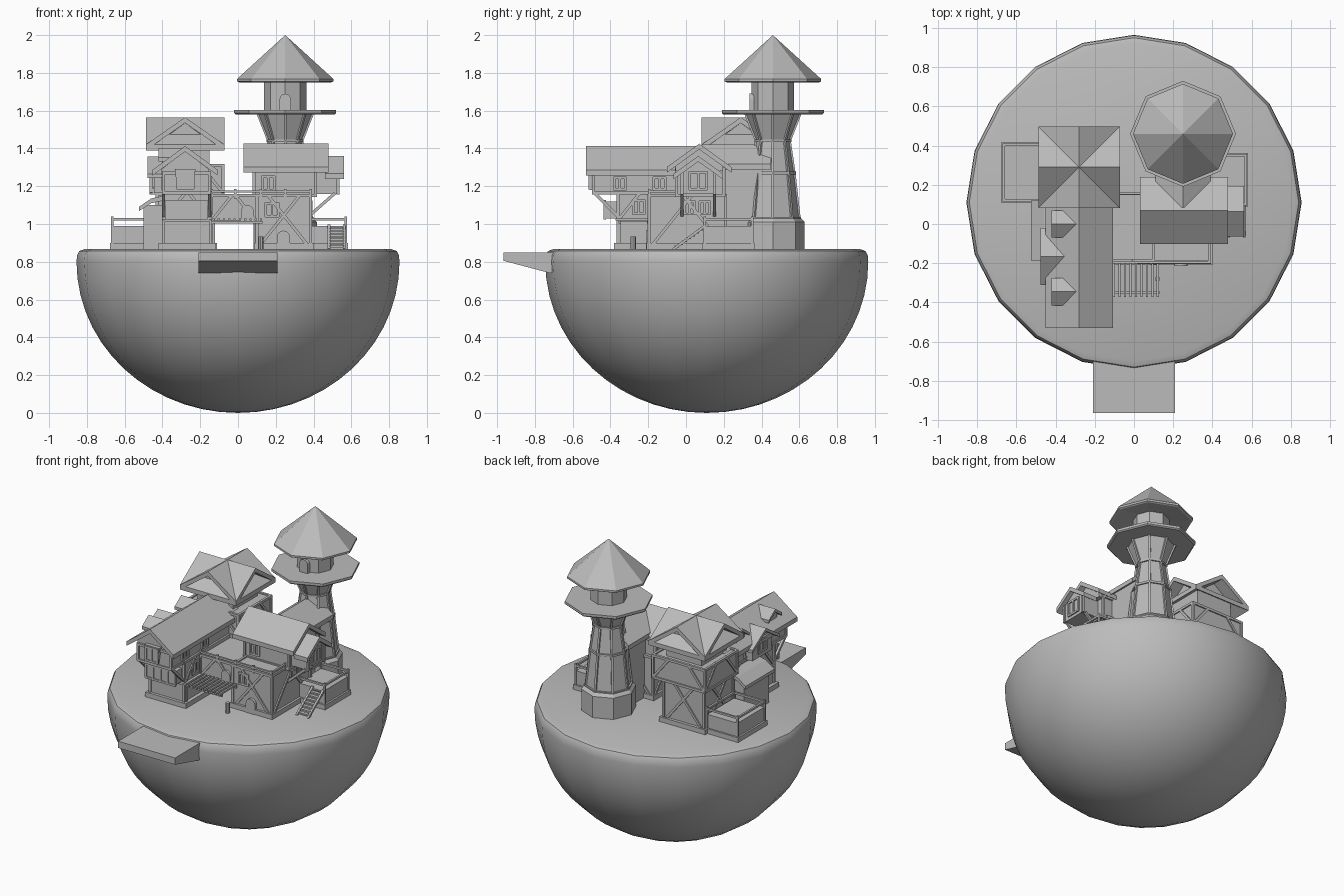
import bpy, bmesh, math
from mathutils import Vector, Matrix

if "Cube" in bpy.data.objects:
    bpy.data.objects.remove(bpy.data.objects["Cube"])

clay = bpy.data.materials.new("plain_grey")
clay.use_nodes = True
clay.diffuse_color = (0.5, 0.5, 0.5, 1)
clay.node_tree.nodes["Principled BSDF"].inputs["Base Color"].default_value = (0.5, 0.5, 0.5, 1)


def finish(name, bm, smooth=False):
    bmesh.ops.recalc_face_normals(bm, faces=bm.faces)
    mesh = bpy.data.meshes.new(name)
    bm.to_mesh(mesh)
    bm.free()
    mesh.materials.append(clay)
    obj = bpy.data.objects.new(name, mesh)
    bpy.context.collection.objects.link(obj)
    if smooth:
        bpy.ops.object.select_all(action="DESELECT")
        obj.select_set(True)
        bpy.context.view_layer.objects.active = obj
        bpy.ops.object.shade_smooth_by_angle(angle=math.radians(35))
    return obj


def lathe(name, profile, sides, cx, cy, smooth=False):
    """Revolve (radius, z) points around a vertical axis."""
    bm = bmesh.new()
    rings = []
    for r, z in profile:
        angles = [math.tau * k / sides for k in range(sides)]
        rings.append([bm.verts.new((cx + r * math.cos(a), cy + r * math.sin(a), z)) for a in angles])
    for low, high in zip(rings, rings[1:]):
        for k in range(sides):
            j = (k + 1) % sides
            bm.faces.new((low[k], low[j], high[j], high[k]))
    for ring, (r, z) in ((rings[0], profile[0]), (rings[-1], profile[-1])):
        if r > 0:
            bm.faces.new(ring)
    bmesh.ops.remove_doubles(bm, verts=bm.verts, dist=1e-5)
    return finish(name, bm, smooth)


def prism(name, points, axis, start, end):
    """Extrude a side profile (horizontal, z) along x or y."""
    bm = bmesh.new()
    place = (lambda h, z, d: (d, h, z)) if axis == "x" else (lambda h, z, d: (h, d, z))
    a, b = [[bm.verts.new(place(h, z, d)) for h, z in points] for d in (start, end)]
    bm.faces.new(a)
    bm.faces.new(b)
    for k in range(len(a)):
        j = (k + 1) % len(a)
        bm.faces.new((a[k], a[j], b[j], b[k]))
    return finish(name, bm)


def box(name, x, y, z):
    return prism(name, [(x[0], z[0]), (x[1], z[0]), (x[1], z[1]), (x[0], z[1])], "y", *y)


def beams(name, lines, width=0.016):
    """Square timbers between pairs of points."""
    bm = bmesh.new()
    for p, q in lines:
        p, q = Vector(p), Vector(q)
        d = q - p
        m = Matrix.Translation((p + q) / 2) @ d.to_track_quat("Z", "Y").to_matrix().to_4x4()
        m = m @ Matrix.Diagonal((width, width, d.length + width * 0.6, 1))
        bmesh.ops.create_cube(bm, size=1, matrix=m)
    return finish(name, bm)


def storey(name, x, y, z, braces=True):
    """Plastered block with timber edges and diagonal braces."""
    box(name + "_walls", x, y, z)
    lines = [((a, b, z[0]), (a, b, z[1])) for a in x for b in y]
    for h in z:
        lines += [((x[0], b, h), (x[1], b, h)) for b in y]
        lines += [((a, y[0], h), (a, y[1], h)) for a in x]
    if braces:
        reach = 0.8 * (z[1] - z[0])
        for a, s in zip(x, (1, -1)):
            lines += [((a, b, z[0]), (a + s * reach, b, z[1])) for b in y]
        for b, s in zip(y, (1, -1)):
            lines += [((a, b, z[0]), (a, b + s * reach, z[1])) for a in x]
    beams(name + "_timbers", lines)


def gable_roof(name, axis, mid, half, eave, ridge, span, thick=0.03):
    prism(name, [(mid - half, eave), (mid, ridge), (mid + half, eave), (mid + half, eave - thick),
                 (mid, ridge - thick), (mid - half, eave - thick)], axis, *span)


def gable_wall(name, axis, mid, half, base, eave, ridge, span):
    prism(name, [(mid - half, base), (mid + half, base), (mid + half, eave), (mid, ridge),
                 (mid - half, eave)], axis, *span)


def window(name, axis, h, z, d, w, tall, bars=1):
    """Timber window frame lying on a wall at depth d."""
    place = (lambda u, v: (d, u, v)) if axis == "x" else (lambda u, v: (u, d, v))
    lines = [(place(h - w, v), place(h + w, v)) for v in (z - tall, z + tall)]
    for k in range(bars + 2):
        u = h - w + 2 * w * k / (bars + 1)
        lines.append((place(u, z - tall), place(u, z + tall)))
    beams(name, lines, 0.013)


def arch_door(name, axis, mid, half, base, top, span):
    arc = [(mid + half * math.cos(math.pi * k / 8), top - half + half * math.sin(math.pi * k / 8))
           for k in range(9)]
    prism(name, [(mid - half, base), (mid + half, base)] + arc, axis, *span)


def railing(name, path, base, top):
    lines = [((x, y, base), (x, y, top + 0.01)) for x, y in path]
    for (ax, ay), (bx, by) in zip(path, path[1:]):
        lines.append(((ax, ay, top), (bx, by, top)))
    beams(name, lines, 0.013)


G = 0.868  # ground level

# Floating island and landing ledge
bowl = [(0.855 * math.sin(math.pi * k / 28), 0.8 - 0.8 * math.cos(math.pi * k / 28)) for k in range(15)]
lathe("island", bowl + [(0.852, 0.835), (0.84, 0.857), (0.81, G), (0, G)], 20, 0, 0.11, True)
prism("landing_ledge", [(-0.965, 0.85), (-0.965, 0.805), (-0.72, 0.74), (-0.6, 0.74), (-0.6, 0.85)],
      "x", -0.21, 0.21)

# Lookout tower
TX, TY = 0.25, 0.46
lathe("tower_plinth", [(0.168, G), (0.168, 1.01), (0.145, 1.035)], 8, TX, TY)
shaft = [(0.14, 1.03), (0.113, 1.27), (0.088, 1.44), (0.145, 1.585)]
lathe("tower_shaft", shaft, 8, TX, TY)
ribs = []
for k in range(8):
    c, s = math.cos(math.tau * k / 8), math.sin(math.tau * k / 8)
    pts = [(TX + r * c, TY + r * s, z) for r, z in shaft]
    ribs += list(zip(pts, pts[1:]))
beams("tower_ribs", ribs, 0.014)
for r, z in shaft[:3]:
    lathe("tower_band", [(r + 0.01, z - 0.007), (r + 0.01, z + 0.007)], 8, TX, TY)
lathe("tower_balcony", [(0.262, 1.58), (0.27, 1.587), (0.27, 1.603), (0.26, 1.603)], 8, TX, TY)
lathe("lantern_room", [(0.112, 1.6), (0.112, 1.77)], 8, TX, TY)
arch_door("lantern_door", "y", TX, 0.03, 1.6, 1.69, (0.335, 0.42))
lathe("tower_roof", [(0.1, 1.765), (0.245, 1.75), (0.255, 1.755), (0.255, 1.768), (0, 2.0)], 8, TX, TY)

# Left house, rear block with crossed gables
AX, AY = -0.28, 0.29
box("rear_block_sill", (-0.45, -0.11), (0.1, 0.44), (G, 0.9))
storey("rear_block_ground", (-0.43, -0.13), (0.12, 0.42), (G, 1.16))
storey("rear_block_middle", (-0.46, -0.08), (0.12, 0.46), (1.165, 1.31))
for axis, mid, other in (("y", AX, AY), ("x", AY, AX)):
    gable_wall("rear_block_attic_" + axis, axis, mid, 0.13, 1.31, 1.44, 1.535, (other - 0.13, other + 0.13))
    gable_roof("rear_block_roof_" + axis, axis, mid, 0.208, 1.42, 1.565, (other - 0.208, other + 0.208))

# Left house, front wing
box("wing_sill", (-0.42, -0.12), (-0.38, 0.12), (G, 0.9))
storey("wing_ground", (-0.395, -0.145), (-0.36, 0.12), (G, 1.02), False)
storey("wing_middle", (-0.395, -0.145), (-0.36, 0.12), (1.02, 1.165))
storey("wing_upper", (-0.395, -0.15), (-0.49, 0.14), (1.165, 1.27), False)
gable_wall("wing_attic", "y", AX, 0.125, 1.26, 1.29, 1.385, (-0.485, 0.14))
gable_roof("wing_roof", "y", AX, 0.172, 1.287, 1.413, (-0.53, 0.2))
box("wing_bay", (-0.38, -0.165), (-0.43, -0.36), (1.03, 1.12))
window("wing_bay_frame", "y", -0.272, 1.075, -0.43, 0.107, 0.045, 3)
prism("wing_upper_bay", [(-0.32, 1.18), (-0.24, 1.18), (-0.225, 1.29), (-0.335, 1.29)], "y", -0.51, -0.48)
window("wing_upper_window", "y", AX, 1.235, -0.51, 0.042, 0.045)
beams("wing_brackets", [((x, -0.36, 1.04), (x, -0.48, 1.16)) for x in (-0.395, -0.15)])
for y in (-0.25, -0.04):
    window("wing_side_window", "x", y, 1.09, -0.142, 0.03, 0.035)
    window("wing_upper_side_window", "x", y - 0.1, 1.215, -0.147, 0.03, 0.03)
    window("wing_west_window", "x", y - 0.04, 1.215, -0.398, 0.03, 0.03)

# Dormers on the west slope
for y in (-0.345, 0.0):
    gable_wall("small_dormer", "x", y, 0.045, 1.25, 1.355, 1.385, (-0.4, -0.3))
    gable_roof("small_dormer_roof", "x", y, 0.07, 1.352, 1.402, (-0.42, -0.285), 0.02)
gable_wall("large_dormer", "x", -0.165, 0.1, 1.165, 1.27, 1.335, (-0.445, -0.3))
gable_roof("large_dormer_roof", "x", -0.165, 0.145, 1.265, 1.358, (-0.478, -0.345), 0.022)
window("large_dormer_window", "x", -0.165, 1.235, -0.447, 0.04, 0.035)

# Lean-to on the west side
box("lean_to", (-0.5, -0.39), (-0.16, 0.1), (G, 1.1))
prism("lean_to_roof", [(-0.525, 1.09), (-0.46, 1.135), (-0.39, 1.15), (-0.39, 1.125), (-0.46, 1.11),
                       (-0.525, 1.068)], "y", -0.185, 0.12)


def deck(name, x, y):
    """Low walled platform with a rail round the top."""
    box(name + "_sill", (x[0] - 0.012, x[1] + 0.012), (y[0] - 0.012, y[1] + 0.012), (G, 0.9))
    box(name + "_base", x, y, (G, 0.99))
    ring = [(x[0], y[0]), (x[1], y[0]), (x[1], y[1]), (x[0], y[1]), (x[0], y[0])]
    railing(name + "_rail", ring, G, 1.026)


deck("west_deck", (-0.665, -0.44), (0.12, 0.405))
deck("east_deck", (0.37, 0.57), (0.1, 0.35))

# Right house
box("right_house_sill", (0.085, 0.4), (-0.21, 0.22), (G, 0.9))
storey("right_house_ground", (0.1, 0.385), (-0.195, 0.21), (G, 1.15))
storey("right_house_upper", (0.085, 0.41), (-0.05, 0.2), (1.15, 1.29), False)
gable_wall("right_house_attic", "x", 0.07, 0.125, 1.28, 1.305, 1.4, (0.085, 0.44))
gable_roof("right_house_roof", "x", 0.07, 0.171, 1.302, 1.425, (0.03, 0.48))
gable_wall("east_bay", "x", 0.065, 0.085, 1.16, 1.275, 1.335, (0.4, 0.53))
gable_roof("east_bay_roof", "x", 0.065, 0.13, 1.267, 1.36, (0.46, 0.56))
window("east_bay_window", "x", 0.065, 1.23, 0.532, 0.045, 0.045)
beams("east_bay_edges", [((0.53, y, 1.16), (0.53, y, 1.27)) for y in (-0.02, 0.15)]
      + [((0.385, y, 1.05), (0.51, y, 1.16)) for y in (-0.02, 0.15)])
arch_door("right_house_door", "y", 0.24, 0.034, G, 0.965, (-0.213, -0.19))
window("right_house_window", "y", 0.18, 1.075, -0.197, 0.032, 0.035)
window("right_house_upper_window", "y", 0.16, 1.215, -0.052, 0.032, 0.035)
for y in (0.02, 0.1):
    window("right_house_side_window", "x", y, 1.085, 0.388, 0.026, 0.032)

# Link from the right house to the tower
box("tower_link", (0.16, 0.34), (0.18, 0.46), (G, 1.33))
gable_roof("tower_link_roof", "y", TX, 0.14, 1.318, 1.42, (0.085, 0.45))

# Raised bridge room and roof terrace
storey("bridge_room", (-0.145, 0.1), (-0.19, 0.155), (1.01, 1.15))
arch_door("bridge_door", "y", 0.05, 0.034, 1.015, 1.1, (-0.205, -0.18))
railing("terrace_rail", [(-0.14, -0.195), (-0.015, -0.195), (0.12, -0.195), (0.25, -0.195),
                         (0.385, -0.195), (0.385, -0.05)], 1.14, 1.172)
railing("bridge_back_rail", [(-0.08, 0.157), (0.09, 0.157)], 1.14, 1.172)

# Slatted balcony
beams("balcony_joists", [((-0.145, y, 1.01), (0.125, y, 1.01)) for y in (-0.2, -0.35)], 0.014)
beams("balcony_slats", [((-0.13 + 0.028 * k, -0.37, 1.024), (-0.13 + 0.028 * k, -0.19, 1.024))
                        for k in range(10)], 0.012)
beams("balcony_posts", [((x, -0.35, G), (x, -0.35, 1.01)) for x in (-0.14,)], 0.014)
lathe("mooring_post", [(0.014, G), (0.014, 0.935)], 8, 0.12, -0.28)

# Stairs up to the east deck
for k in range(8):
    y, z = -0.06 + 0.021 * k, 0.885 + 0.015 * k
    box("stair_step", (0.485, 0.56), (y, y + 0.024), (z - 0.01, z))
beams("stair_stringers", [((x, -0.065, G), (x, 0.1, 0.99)) for x in (0.482, 0.563)], 0.014)
